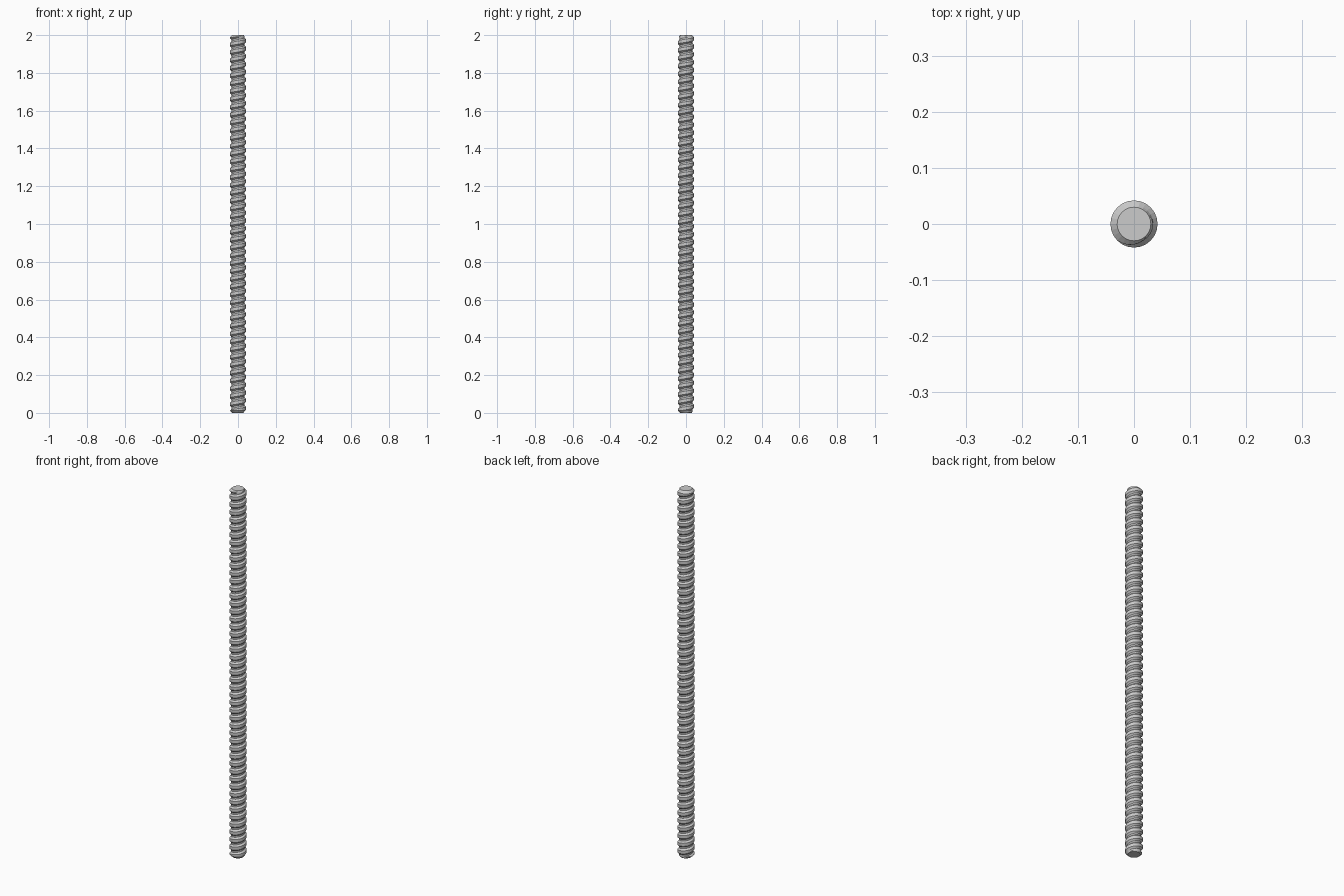
import bpy, bmesh, math

if "Cube" in bpy.data.objects:
    bpy.data.objects.remove(bpy.data.objects["Cube"])

LENGTH, PITCH, SIDES = 2.0, 0.0414, 24
CREST, ROOT, END_R = 0.042, 0.034, 0.030
# one thread period: (fraction of pitch, radius)
PROFILE = [(0.0, ROOT), (0.2, ROOT), (0.4, CREST), (0.8, CREST)]
TURNS = int(LENGTH / PITCH) + 4

bm = bmesh.new()
# columns of profile points, each lifted by its share of the pitch
cols = []
for j in range(SIDES):
    a = 2 * math.pi * j / SIDES
    cols.append([bm.verts.new((r * math.cos(a), r * math.sin(a),
                               PITCH * (n - 2 + f + j / SIDES)))
                 for n in range(TURNS) for f, r in PROFILE])
rows = TURNS * len(PROFILE)
for j in range(SIDES):
    # the last column joins the first one a full turn higher
    shift = len(PROFILE) if j == SIDES - 1 else 0
    nxt = cols[(j + 1) % SIDES]
    for k in range(rows - 1 - shift):
        bm.faces.new((cols[j][k], nxt[k + shift], nxt[k + 1 + shift], cols[j][k + 1]))

# cut the ends square and cap them; extra cuts give the end chamfers an edge
def bisect(z, **kw):
    geom = bm.verts[:] + bm.edges[:] + bm.faces[:]
    return bmesh.ops.bisect_plane(bm, geom=geom, plane_co=(0, 0, z),
                                  plane_no=(0, 0, 1), **kw)

for z, kw in ((0, {"clear_inner": True}), (LENGTH, {"clear_outer": True})):
    cut = bisect(z, **kw)["geom_cut"]
    rim = [e for e in cut if isinstance(e, bmesh.types.BMEdge)]
    bmesh.ops.contextual_create(bm, geom=rim)
for z in (0.012, LENGTH - 0.012):
    bisect(z)

# chamfer: limit the radius close to both ends
for v in bm.verts:
    d = max(0, min(v.co.z, LENGTH - v.co.z))
    r, limit = v.co.xy.length, END_R + d
    if r > limit:
        v.co.x *= limit / r
        v.co.y *= limit / r
bmesh.ops.recalc_face_normals(bm, faces=bm.faces[:])

mesh = bpy.data.meshes.new("threaded_rod")
bm.to_mesh(mesh)
bm.free()
rod = bpy.data.objects.new("threaded_rod", mesh)
bpy.context.collection.objects.link(rod)
